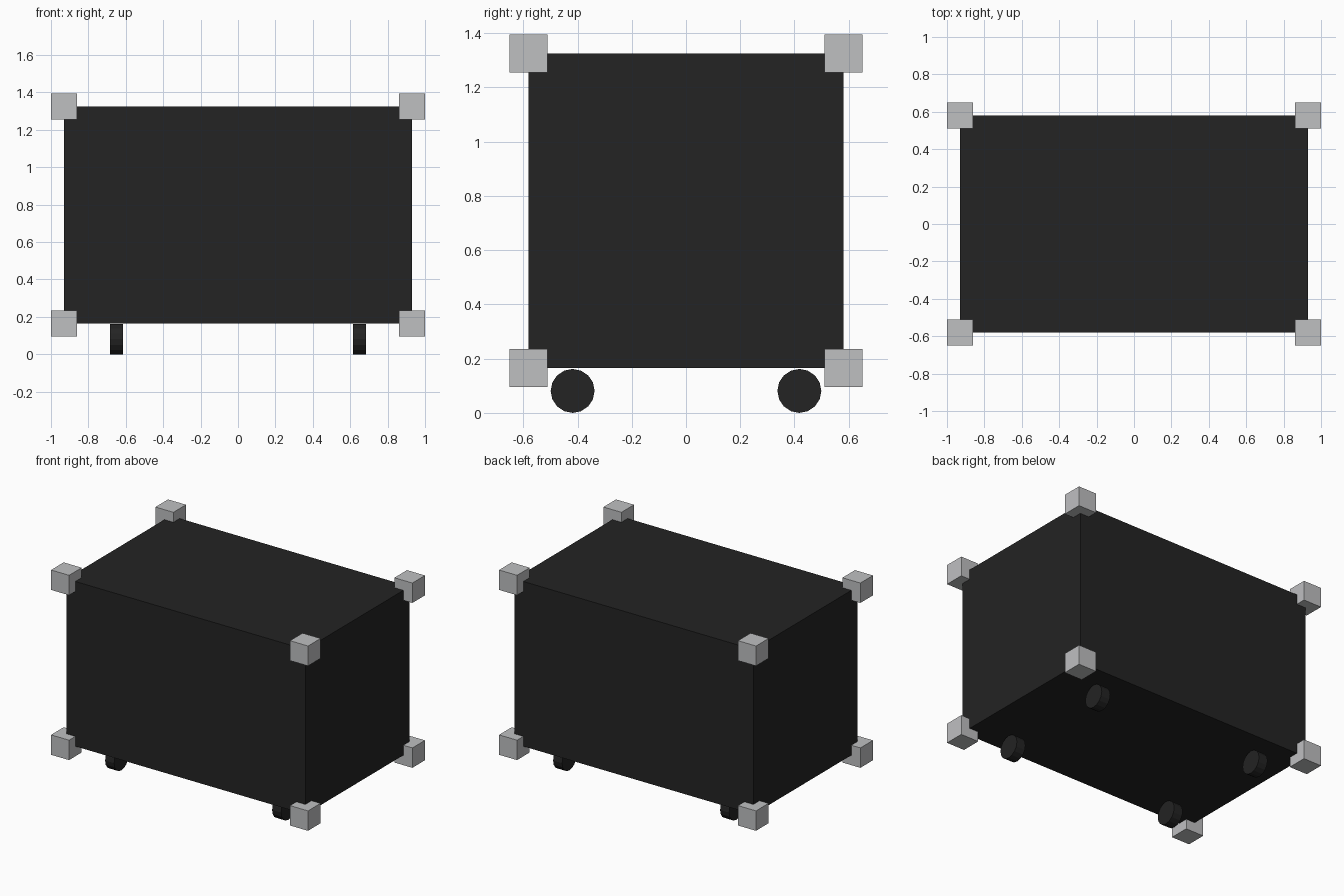
import bpy
from math import pi

cube = bpy.data.objects.get("Cube")
if cube:
    bpy.data.objects.remove(cube, do_unlink=True)


def material(name, color):
    mat = bpy.data.materials.new(name)
    mat.use_nodes = True
    mat.diffuse_color = color
    mat.node_tree.nodes["Principled BSDF"].inputs["Base Color"].default_value = color
    return mat


def finish(name, mat):
    obj = bpy.context.object
    obj.name = obj.data.name = name
    obj.data.materials.append(mat)
    return obj


def box(name, center, size, mat):
    bpy.ops.mesh.primitive_cube_add(size=1, location=center)
    obj = finish(name, mat)
    obj.scale = size
    bpy.ops.object.transform_apply(location=False, rotation=False, scale=True)
    return obj


black = material("black", (0.017, 0.017, 0.017, 1))
silver = material("silver grey", (0.52, 0.525, 0.535, 1))

HALF_X, HALF_Y = 0.93, 0.58
BOTTOM, TOP = 0.165, 1.325
CORNER = 0.14
WHEEL_R = 0.081

# Case body
box("case_body", (0, 0, (BOTTOM + TOP) / 2),
    (2 * HALF_X, 2 * HALF_Y, TOP - BOTTOM), black)

for sx, side in ((-1, "right"), (1, "left")):
    for sy, end in ((-1, "front"), (1, "back")):
        # Corner protectors centred on the body corners
        for z, level in ((BOTTOM, "bottom"), (TOP, "top")):
            box(f"corner_{level}_{end}_{side}", (sx * HALF_X, sy * HALF_Y, z),
                (CORNER, CORNER, CORNER), silver)

        # Wheels under the body, axles along x
        bpy.ops.mesh.primitive_cylinder_add(
            vertices=16, radius=WHEEL_R, depth=0.07,
            location=(sx * 0.65, sy * 0.418, WHEEL_R), rotation=(0, pi / 2, 0))
        finish(f"wheel_{end}_{side}", black)
